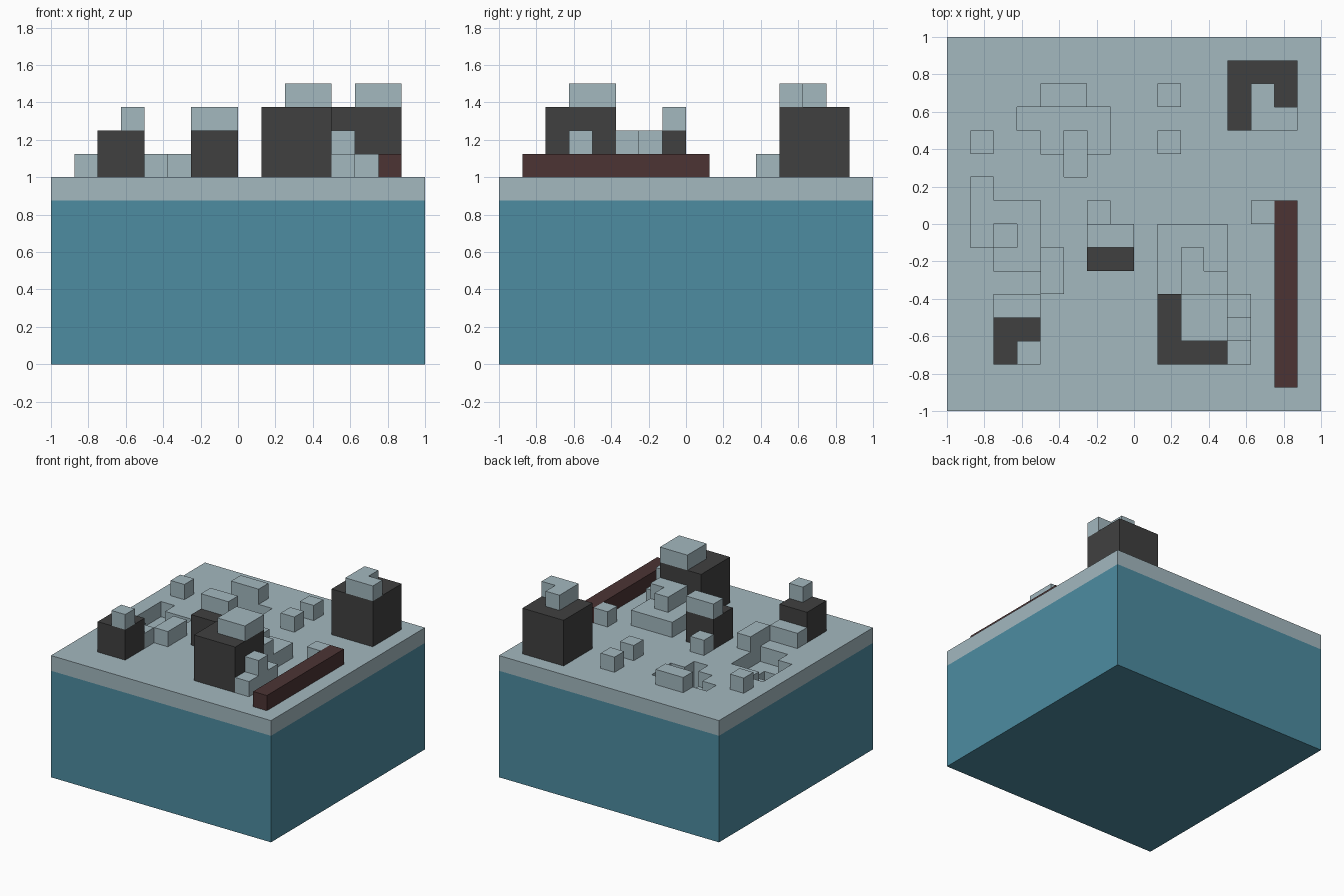
import bpy
import bmesh

if "Cube" in bpy.data.objects:
    bpy.data.objects.remove(bpy.data.objects["Cube"], do_unlink=True)

U = 0.125  # one block; all coordinates below are counted in blocks


def material(name, rgb):
    m = bpy.data.materials.new(name)
    m.use_nodes = True
    m.diffuse_color = (*rgb, 1)
    m.node_tree.nodes["Principled BSDF"].inputs["Base Color"].default_value = (*rgb, 1)
    return m


snow = material("pale_snow", (0.366, 0.479, 0.521))
water = material("deep_water", (0.074, 0.262, 0.356))
rock = material("dark_rock", (0.051, 0.051, 0.051))
wood = material("red_brown_wood", (0.072, 0.034, 0.034))


def finish(name, bm, mat):
    bmesh.ops.remove_doubles(bm, verts=bm.verts, dist=1e-4)
    bmesh.ops.recalc_face_normals(bm, faces=bm.faces)
    bmesh.ops.scale(bm, vec=(U, U, U), verts=bm.verts)
    mesh = bpy.data.meshes.new(name)
    bm.to_mesh(mesh)
    bm.free()
    mesh.materials.append(mat)
    ob = bpy.data.objects.new(name, mesh)
    bpy.context.collection.objects.link(ob)
    return ob


def prism(name, outline, z0, z1, mat):
    """Extrude a flat outline from z0 up to z1."""
    bm = bmesh.new()
    face = bm.faces.new([bm.verts.new((x, y, z0)) for x, y in outline])
    top = bmesh.ops.extrude_face_region(bm, geom=[face], use_keep_orig=True)["geom"]
    bmesh.ops.translate(bm, vec=(0, 0, z1 - z0),
                        verts=[v for v in top if isinstance(v, bmesh.types.BMVert)])
    return finish(name, bm, mat)


def box(name, x0, x1, y0, y1, z0, z1, mat):
    return prism(name, [(x0, y0), (x1, y0), (x1, y1), (x0, y1)], z0, z1, mat)


# Water block under the ice
box("water_block", -8, 8, -8, 8, 0, 5.99, water)
bm = bmesh.new()
corners = [(-8, -8), (8, -8), (8, 8), (-8, 8)]
for (ax, ay), (bx, by) in zip(corners, corners[1:] + corners[:1]):
    bm.faces.new([bm.verts.new(p) for p in
                  ((ax, ay, 5.99), (bx, by, 5.99), (bx, by, 7), (ax, ay, 7))])
finish("water_rim", bm, water)

# Ice sheet with sunken pools: (x0, x1, y0, y1, floor height)
pools = [
    (-5, -1, 4, 5, 7), (-4, -1, 3, 4, 7), (-3, -2, 2, 4, 6),
    (-7, -6, -1, 2, 7), (-6, -4, -2, 1, 7), (-6, -5, -1, 0, 6),
]


def height(x, y):
    if not (-8 <= x < 8 and -8 <= y < 8):
        return 7
    return min([8] + [p[4] for p in pools if p[0] <= x < p[1] and p[2] <= y < p[3]])


bm = bmesh.new()


def quad(*pts):
    bm.faces.new([bm.verts.new(p) for p in pts])


for x in range(-8, 8):
    for y in range(-8, 8):
        h = height(x, y)
        quad((x, y, h), (x + 1, y, h), (x + 1, y + 1, h), (x, y + 1, h))
        # walls wherever a neighbour is lower
        for nx, ny, a, b in ((x + 1, y, (x + 1, y), (x + 1, y + 1)),
                             (x - 1, y, (x, y + 1), (x, y)),
                             (x, y + 1, (x + 1, y + 1), (x, y + 1)),
                             (x, y - 1, (x, y), (x + 1, y))):
            for z in range(height(nx, ny), h):
                quad((*a, z), (*b, z), (*b, z + 1), (*a, z + 1))
finish("ice_sheet", bm, snow)

# Rocks
box("back_rock", 4, 7, 4, 7, 8, 11, rock)
box("front_rock", 1, 4, -6, -3, 8, 11, rock)
box("middle_rock", -2, 0, -2, 0, 8, 10, rock)
box("corner_rock", -6, -4, -6, -4, 8, 10, rock)

# Snow caps on the rocks
prism("back_rock_cap", [(5, 4), (7, 4), (7, 5), (6, 5), (6, 6), (5, 6)], 11, 12, snow)
box("front_rock_cap", 2, 4, -5, -3, 11, 12, snow)
box("middle_rock_cap", -2, 0, -1, 0, 10, 11, snow)
box("corner_rock_cap", -5, -4, -6, -5, 10, 11, snow)

# Drifts around the front rock
box("drift_base", 1, 4, -3, 0, 8, 9, snow)
prism("drift_top", [(2, -3), (4, -3), (4, -2), (3, -2), (3, -1), (2, -1)], 9, 10, snow)
box("side_drift", 4, 5, -6, -3, 8, 9, snow)
box("side_drift_top", 4, 5, -5, -4, 9, 10, snow)

# Loose snow blocks on the ice
loose = [(-6, -4, -4, -3), (-4, -3, -3, -1), (-2, -1, 0, 1), (-4, -2, 5, 6),
         (-7, -6, 3, 4), (1, 2, 5, 6), (1, 2, 3, 4), (5, 6, 0, 1)]
for i, (x0, x1, y0, y1) in enumerate(loose):
    box(f"snow_block_{i + 1}", x0, x1, y0, y1, 8, 9, snow)

# Fallen timber
box("timber_beam", 6, 7, -7, 1, 8, 9, wood)
